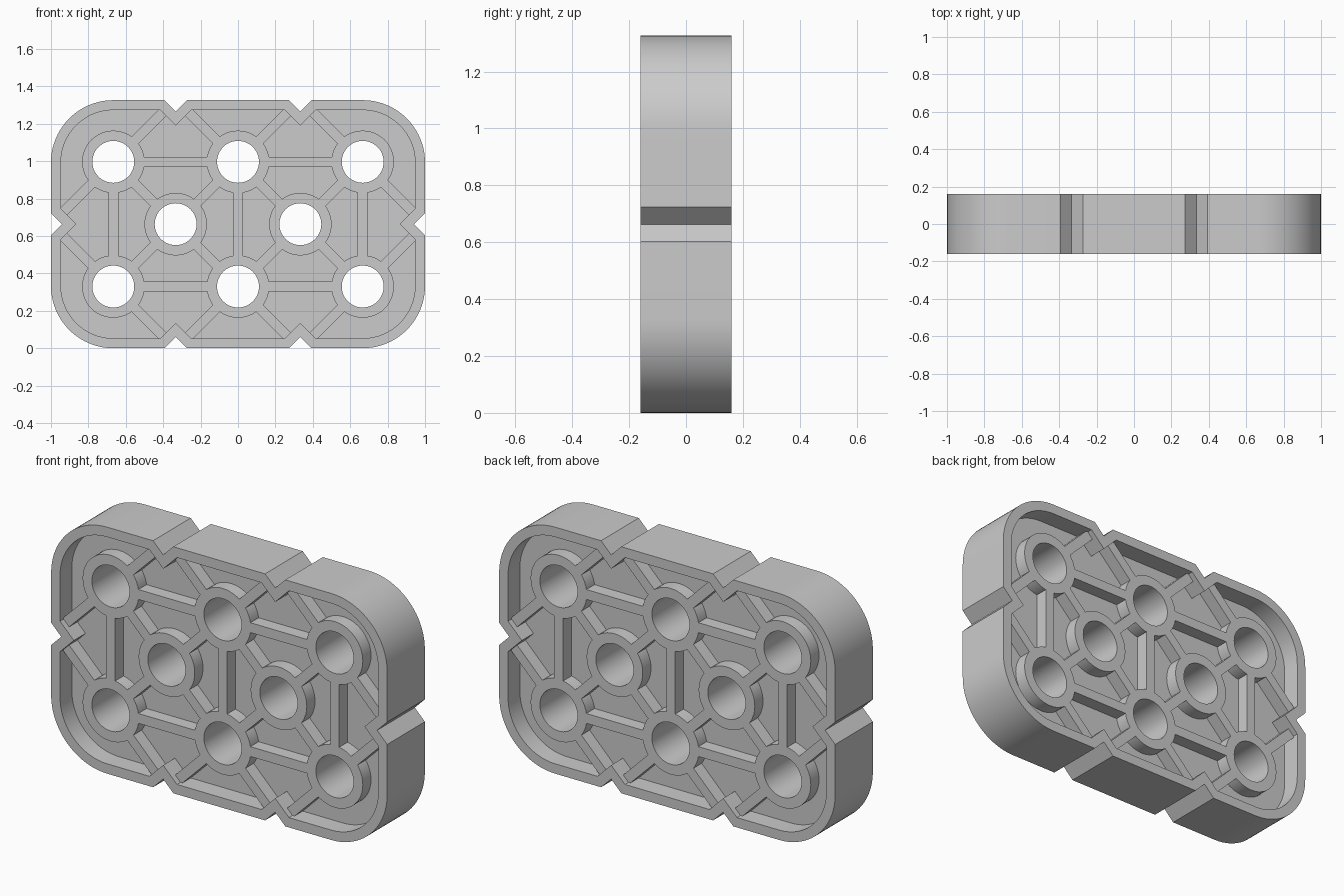
import bpy
import math
from mathutils import Matrix, Vector

if "Cube" in bpy.data.objects:
    bpy.data.objects.remove(bpy.data.objects["Cube"])

H = 1.326            # plate height
CZ = H / 2
PITCH = 1 / 3        # hole grid step
HOLE, BOSS = 0.112, 0.167
RIM, FLOOR, RIB = 0.16, 0.06, 0.13   # half depths along y
WALL, RIB_W, NOTCH = 0.053, 0.053, 0.06

grey = bpy.data.materials.new("light_grey")
grey.diffuse_color = (0.6, 0.6, 0.6, 1)
grey.use_nodes = True
grey.node_tree.nodes["Principled BSDF"].inputs["Base Color"].default_value = grey.diffuse_color


def circle(c, r, n=48):
    return [(c[0] + r * math.cos(2 * math.pi * i / n),
             c[1] + r * math.sin(2 * math.pi * i / n)) for i in range(n)]


def outline(o, n=20):
    """Notched rounded rectangle, inset by o."""
    w, h, r = 1 - o, CZ - o, PITCH - o
    v = NOTCH + 0.4142 * o           # notch depth and half width at this inset

    def corner(sx, sz, start):
        return [(sx * (w - r) + r * math.cos(start + math.pi / 2 * i / n),
                 sz * (h - r) + r * math.sin(start + math.pi / 2 * i / n))
                for i in range(n + 1)]

    def notch_top(x):
        return [(x + v, h), (x, h - v), (x - v, h)]

    side = [(w, -v), (w - v, 0), (w, v)]
    half = side + corner(1, 1, 0) + notch_top(PITCH) + notch_top(-PITCH) \
        + corner(-1, 1, math.pi / 2)
    left = [(-x, -z) for x, z in side]
    lower = [(-x, -z) for x, z in half[3:]]
    return half + left + lower


def extrude(name, loops, depth):
    """Filled 2D profile with holes, extruded both ways along y."""
    cu = bpy.data.curves.new(name + "_profile", 'CURVE')
    cu.dimensions, cu.fill_mode, cu.extrude = '2D', 'BOTH', depth
    for pts in loops:
        s = cu.splines.new('POLY')
        s.points.add(len(pts) - 1)
        for p, q in zip(s.points, pts):
            p.co = (q[0], q[1], 0, 1)
        s.use_cyclic_u = True
    tmp = bpy.data.objects.new(name + "_profile", cu)
    bpy.context.collection.objects.link(tmp)
    me = bpy.data.meshes.new_from_object(
        tmp.evaluated_get(bpy.context.evaluated_depsgraph_get()))
    bpy.data.objects.remove(tmp)
    me.transform(Matrix.Translation((0, 0, CZ)) @ Matrix.Rotation(math.pi / 2, 4, 'X'))
    me.materials.clear()
    me.materials.append(grey)
    ob = bpy.data.objects.new(name, me)
    bpy.context.collection.objects.link(ob)
    bpy.ops.object.select_all(action='DESELECT')
    ob.select_set(True)
    bpy.context.view_layer.objects.active = ob
    # weld the caps to the walls
    bpy.ops.object.mode_set(mode='EDIT')
    bpy.ops.mesh.select_all(action='SELECT')
    bpy.ops.mesh.remove_doubles(threshold=0.0001)
    bpy.ops.mesh.normals_make_consistent(inside=False)
    bpy.ops.object.mode_set(mode='OBJECT')
    bpy.ops.object.shade_smooth_by_angle(angle=math.radians(30))
    return ob


def rib(a, b, trim_a, trim_b):
    a, b = Vector(a), Vector(b)
    d = (b - a).normalized()
    s = Vector((-d.y, d.x)) * RIB_W / 2
    p, q = a + d * trim_a, b - d * trim_b
    extrude("rib", [[p + s, p - s, q - s, q + s]], RIB)


outer = [(x * PITCH, z * PITCH) for x in (-2, 0, 2) for z in (-1, 1)]
middle = [(-PITCH, 0), (PITCH, 0)]
holes = outer + middle

# Outer wall and central web
extrude("rim", [outline(0), outline(WALL)], RIM)
extrude("web", [outline(WALL / 2)] + [circle(c, HOLE + 0.01) for c in holes], FLOOR)

# Hollow bosses
for c in holes:
    extrude("boss", [circle(c, BOSS), circle(c, HOLE)], RIB)

# Straight and diagonal ribs between bosses
T = BOSS - 0.02
for i, a in enumerate(holes):
    for b in holes[i + 1:]:
        dx, dz = abs(a[0] - b[0]) / PITCH, abs(a[1] - b[1]) / PITCH
        if (round(dx), round(dz)) in ((2, 0), (0, 2), (1, 1)) and not (a in middle and b in middle):
            rib(a, b, T, T)

# Diagonal ribs from the notches to the bosses
notches = [(sx * PITCH, sz * 2 * PITCH) for sx in (-1, 1) for sz in (-1, 1)]
notches += [(-3 * PITCH, 0), (3 * PITCH, 0)]
for n in notches:
    for c in outer:
        if (Vector(n) - Vector(c)).length < 1.6 * PITCH:
            rib(c, n, T, 0.07)
